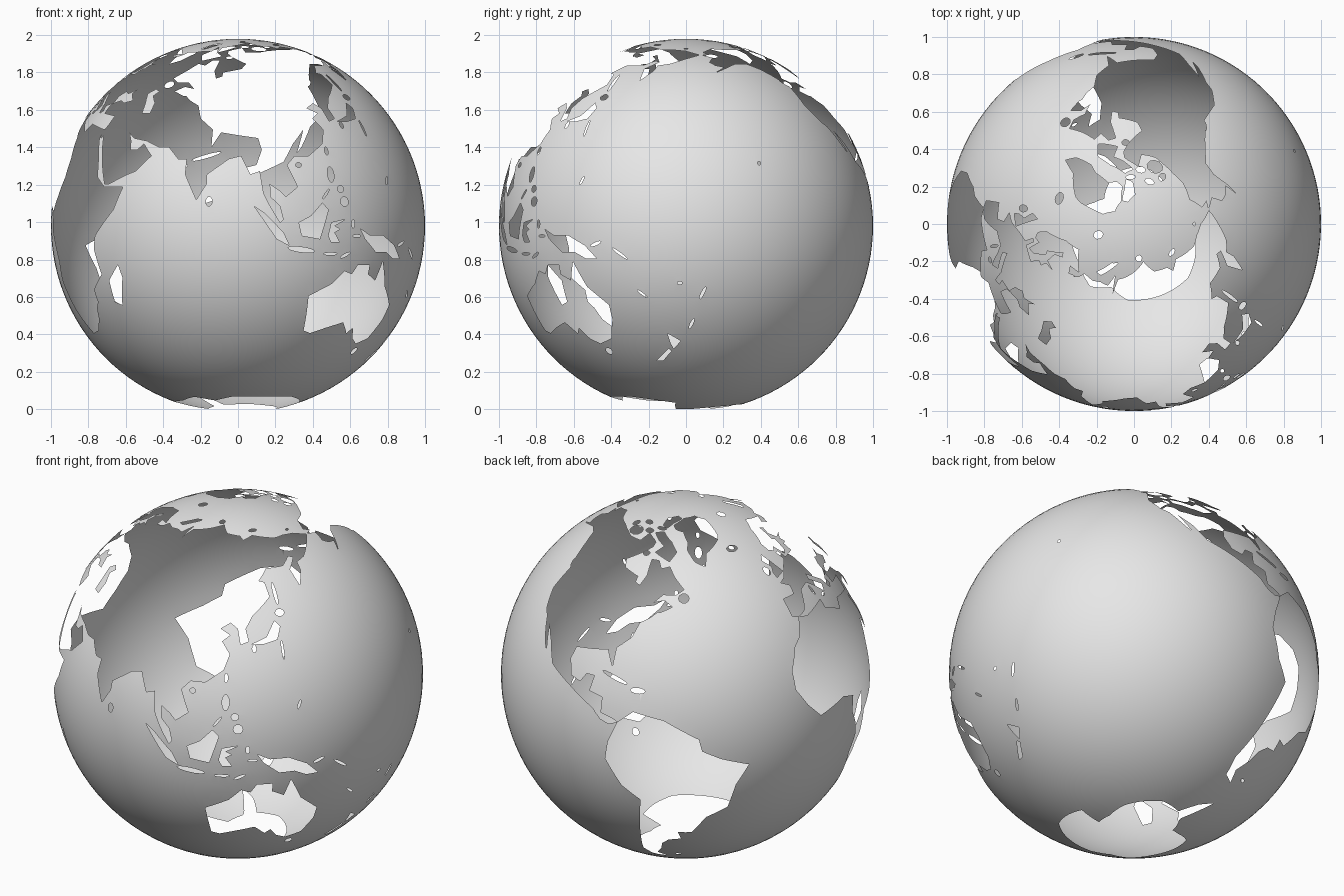
import bpy
import math
from mathutils import Vector
from mathutils.geometry import delaunay_2d_cdt

if "Cube" in bpy.data.objects:
    bpy.data.objects.remove(bpy.data.objects["Cube"], do_unlink=True)

WEST_SEAM, GRID_STEP, COAST_STEP = -169, 3, 1.5
lands, inland_seas = [], []


def coast(name, outline, target=lands):
    """Store a coastline given as (longitude, latitude), split into short steps."""
    points = []
    for start, end in zip(outline, outline[1:] + outline[:1]):
        start, end = Vector(start), Vector(end)
        count = max(1, math.ceil((end - start).length / COAST_STEP))
        points += [start.lerp(end, i / count) for i in range(count)]
    target.append(points)


def island(name, east, north, wide, tall, turn=0):
    """Store an oval island; width and height are in degrees of the map."""
    turn = math.radians(turn)
    outline = []
    for i in range(10):
        angle = math.tau * i / 10
        across, along = math.cos(angle) * wide / 2, math.sin(angle) * tall / 2
        outline.append((east + across * math.cos(turn) - along * math.sin(turn),
                        north + across * math.sin(turn) + along * math.cos(turn)))
    coast(name, outline)


# Africa and Arabia
coast("africa", [
    (-6, 36), (-2, 35), (10, 37), (10, 34), (19, 30), (22, 33), (33, 31), (33, 28), (37, 21),
    (39, 15), (43, 12), (51, 12), (48, 5), (40, -3), (39, -7), (41, -15), (35, -20), (35, -24),
    (33, -26), (31, -30), (26, -34), (20, -35), (18, -32), (15, -27), (12, -17), (14, -11),
    (12, -6), (9, -1), (10, 4), (4, 6), (-2, 5), (-8, 4), (-13, 9), (-17, 15), (-17, 21),
    (-13, 28), (-10, 30)])
coast("madagascar", [(49, -12), (50, -16), (47, -25), (44, -24), (44, -17)])
coast("arabia", [
    (32, 31), (34, 28), (35, 29), (39, 21), (43, 13), (45, 13), (52, 16), (55, 17), (60, 22),
    (56, 26), (54, 24), (51, 24), (50, 27), (48, 30), (48, 34), (36, 37), (35, 33), (34, 31)])

# Asia
coast("middle_east", [
    (27, 40), (27, 37), (36, 36), (40, 32), (48, 30), (51, 28), (57, 27), (62, 25), (67, 25),
    (70, 30), (70, 47), (39, 47), (37, 45), (41, 42), (36, 41), (33, 42), (29, 41)])
coast("south_and_east_asia", [
    (66, 25), (70, 21), (73, 21), (73, 16), (77, 8), (80, 13), (80, 16), (87, 21), (91, 22),
    (94, 16), (97, 17), (98, 10), (100, 6), (103, 1), (104, 2), (103, 6), (100, 9), (100, 13),
    (103, 11), (105, 9), (109, 12), (106, 19), (109, 22), (114, 22), (120, 26), (122, 31),
    (119, 35), (122, 37), (118, 39), (122, 41), (125, 39), (126, 34), (129, 35), (128, 39),
    (131, 43), (140, 49), (139, 54), (135, 55), (66, 55)])
coast("siberia", [
    (130, 45), (135, 54), (142, 59), (153, 59), (160, 62), (163, 61), (156, 57), (157, 51),
    (162, 56), (163, 59), (170, 60), (179, 63), (190, 66), (180, 69), (170, 70), (160, 70),
    (140, 73), (130, 71), (127, 73), (113, 74), (104, 78), (90, 75), (80, 73), (74, 72),
    (73, 67), (70, 73), (67, 69), (60, 69), (54, 68), (45, 68), (44, 66), (40, 64), (42, 46),
    (70, 44)])

# Europe
coast("europe", [
    (40, 60), (30, 60), (24, 59), (24, 57), (21, 57), (20, 54), (11, 54), (10, 57), (8, 57),
    (9, 54), (4, 52), (-1, 49), (-5, 48), (-1, 46), (-2, 43), (-9, 43), (-9, 37), (-6, 36),
    (-2, 37), (0, 39), (3, 43), (9, 44), (12, 42), (16, 38), (18, 40), (12, 44), (13, 46),
    (20, 41), (22, 37), (24, 38), (23, 40), (28, 41), (28, 44), (31, 46), (34, 45), (39, 47),
    (50, 47), (50, 60)])
coast("scandinavia", [
    (30, 60), (23, 60), (21, 63), (25, 65), (22, 66), (17, 61), (19, 60), (16, 56), (13, 55),
    (11, 59), (8, 58), (5, 59), (5, 62), (14, 68), (25, 71), (41, 67), (33, 66), (37, 64),
    (41, 65), (41, 59)])
coast("britain", [(-5, 50), (1, 51), (0, 53), (-2, 57), (-3, 59), (-6, 57), (-3, 54), (-5, 52)])

# North America
coast("alaska_and_canada", [
    (-168, 66), (-161, 64), (-165, 61), (-162, 59), (-157, 58), (-164, 55), (-152, 59),
    (-148, 60), (-140, 60), (-134, 57), (-130, 54), (-124, 48), (-70, 44), (-66, 44), (-61, 46),
    (-65, 48), (-70, 47), (-66, 50), (-60, 50), (-56, 52), (-61, 56), (-65, 60), (-70, 59),
    (-73, 62), (-78, 62), (-77, 56), (-79, 52), (-82, 53), (-82, 55), (-92, 57), (-95, 60),
    (-87, 64), (-82, 67), (-82, 69), (-85, 70), (-94, 72), (-96, 68), (-108, 68), (-115, 69),
    (-128, 70), (-141, 70), (-156, 71), (-166, 68), (-162, 66)])
coast("united_states_and_mexico", [
    (-124, 48), (-124, 40), (-120, 34), (-117, 32), (-112, 25), (-110, 23), (-114, 31),
    (-109, 26), (-105, 20), (-96, 16), (-92, 14), (-86, 11), (-83, 8), (-80, 7), (-77, 8),
    (-79, 9), (-83, 10), (-83, 15), (-88, 16), (-87, 21), (-90, 21), (-92, 18), (-96, 19),
    (-98, 24), (-97, 28), (-90, 29), (-84, 30), (-81, 25), (-81, 31), (-76, 35), (-74, 40),
    (-70, 42), (-66, 45), (-70, 47), (-95, 50)])
coast("greenland", [
    (-73, 78), (-60, 82), (-33, 83), (-18, 80), (-22, 72), (-25, 70), (-40, 65), (-43, 60),
    (-49, 62), (-54, 67), (-53, 70), (-58, 75), (-68, 76)])
coast("baffin", [
    (-66, 62), (-62, 66), (-68, 70), (-80, 74), (-89, 73), (-80, 70), (-73, 68), (-78, 65)])
coast("ellesmere", [(-64, 82), (-75, 83), (-92, 81), (-88, 77), (-80, 76), (-75, 79)])

# Southern continents
coast("south_america", [
    (-77, 8), (-72, 12), (-62, 10), (-51, 4), (-50, 0), (-44, -3), (-35, -6), (-39, -13),
    (-41, -22), (-48, -26), (-53, -34), (-58, -34), (-57, -38), (-62, -39), (-65, -42),
    (-66, -46), (-69, -51), (-65, -55), (-72, -54), (-75, -48), (-73, -38), (-70, -19),
    (-76, -14), (-81, -5), (-80, 1)])
coast("australia", [
    (114, -22), (122, -18), (126, -14), (129, -15), (131, -12), (136, -12), (136, -15),
    (140, -17), (142, -11), (146, -19), (153, -25), (153, -30), (150, -37), (144, -39),
    (140, -37), (137, -33), (135, -35), (131, -31), (124, -33), (118, -35), (115, -34)])
coast("antarctica", [
    (WEST_SEAM, -78), (-158, -77), (-140, -75), (-100, -72), (-75, -73), (-67, -67), (-58, -63),
    (-62, -74), (-60, -75), (-40, -78), (-28, -76), (-10, -71), (10, -70), (35, -69), (55, -66),
    (70, -69), (85, -66), (135, -66), (150, -68), (170, -71), (165, -78),
    (WEST_SEAM + 360, -78), (WEST_SEAM + 360, -90), (WEST_SEAM, -90)])

# Large Pacific islands
coast("new_guinea", [
    (131, -1), (135, -3), (141, -3), (147, -6), (151, -10), (147, -10), (143, -8), (138, -8),
    (133, -4)])
coast("borneo", [(109, 1), (113, 3), (117, 7), (119, 5), (116, -4), (110, -3)])
coast("sumatra", [(95, 6), (98, 4), (104, -2), (106, -6), (102, -4)])
coast("sulawesi", [
    (119, -3), (120, 1), (125, 2), (121, 0), (123, -1), (121, -2), (123, -5), (120, -5)])
coast("honshu", [(130, 34), (136, 36), (140, 41), (142, 39), (140, 35), (135, 34)])
coast("north_new_zealand", [(173, -35), (178, -38), (175, -41), (174, -39)])
coast("south_new_zealand", [(173, -41), (174, -42), (170, -46), (167, -46)])
coast("novaya_zemlya", [(52, 71), (57, 71), (68, 77), (60, 76)])

# Asian and Pacific islands
island("sri_lanka", east=81, north=7.5, wide=2, tall=3)
island("hainan", east=110, north=19, wide=2, tall=1.6)
island("taiwan", east=121, north=23.6, wide=1.3, tall=2.8)
island("luzon", east=121, north=16, wide=2.4, tall=5)
island("visayas", east=124, north=11.4, wide=2.4, tall=2.2)
island("mindanao", east=125, north=7.5, wide=3, tall=3)
island("palawan", east=118.5, north=9.8, wide=0.7, tall=4, turn=-40)
island("java", east=110, north=-7.3, wide=9, tall=1.6, turn=-7)
island("flores", east=120, north=-8.6, wide=5, tall=0.8)
island("timor", east=125.5, north=-9, wide=4, tall=0.9, turn=25)
island("halmahera", east=128, north=0.6, wide=1.2, tall=2.6)
island("seram", east=129.5, north=-3.1, wide=3, tall=0.8)
island("new_britain", east=151, north=-5.5, wide=4, tall=1, turn=20)
island("solomons", east=159, north=-8.5, wide=6, tall=0.8, turn=-35)
island("new_caledonia", east=165.5, north=-21.3, wide=4, tall=0.7, turn=-38)
island("fiji", east=178, north=-17.8, wide=1.6, tall=1)
island("tonga", east=185.5, north=-21, wide=1, tall=4.5, turn=-25)
island("kermadec", east=182, north=-31.5, wide=1, tall=4, turn=-25)
island("marianas", east=145, north=14, wide=0.8, tall=3, turn=-25)
island("bonin", east=141.5, north=31.5, wide=0.8, tall=6)
island("hawaii", east=-155.5, north=19.6, wide=1.2, tall=1.2)
island("kyushu", east=131, north=32.6, wide=1.6, tall=2.4)
island("hokkaido", east=143, north=43.4, wide=4, tall=2.4)
island("sakhalin", east=143, north=50, wide=1.6, tall=8)
island("tasmania", east=146.5, north=-42, wide=3, tall=2.6)

# Arctic and Atlantic islands
island("victoria", east=-110, north=71, wide=15, tall=4)
island("banks", east=-121, north=73, wide=7, tall=2.6)
island("melville", east=-110, north=76, wide=12, tall=1.8)
island("somerset", east=-97, north=73, wide=10, tall=2)
island("devon", east=-86, north=75.4, wide=12, tall=1.4)
island("southampton", east=-84, north=64, wide=5, tall=2)
island("newfoundland", east=-56, north=49, wide=5, tall=3.2)
island("vancouver", east=-126, north=49.7, wide=4, tall=1, turn=-40)
island("iceland", east=-19, north=65, wide=9, tall=2.6)
island("ireland", east=-8, north=53.3, wide=3.6, tall=3.2)
island("svalbard", east=17, north=78.5, wide=12, tall=3)
island("severnaya", east=98, north=79.3, wide=10, tall=2)
island("new_siberia", east=143, north=75.3, wide=10, tall=1.3)
island("wrangel", east=180, north=71.2, wide=3.6, tall=0.8)
island("cuba", east=-79.5, north=21.8, wide=10, tall=1.2, turn=-16)
island("hispaniola", east=-71, north=18.8, wide=5, tall=1.8)
island("sicily", east=14, north=37.5, wide=2.4, tall=1.2)
island("sardinia", east=9, north=40.8, wide=1.2, tall=3.6)
island("falklands", east=-59, north=-51.7, wide=3, tall=1)

# Inland water kept inside the land
coast("caspian", [(47, 45), (50, 47), (53, 46), (51, 44), (54, 41), (54, 37), (50, 37), (49, 41)],
      inland_seas)


def inside(point, outline):
    """Even-odd test of a map point against an outline."""
    hit = False
    for a, b in zip(outline, outline[1:] + outline[:1]):
        if (a.y > point.y) != (b.y > point.y):
            hit ^= point.x < a.x + (point.y - a.y) * (b.x - a.x) / (b.y - a.y)
    return hit


def with_bounds(outlines):
    return [(min(p.x for p in o), max(p.x for p in o), min(p.y for p in o),
             max(p.y for p in o), o) for o in outlines]


def covered(point, bounded):
    return any(w < point.x < e and s < point.y < n and inside(point, o)
               for w, e, s, n, o in bounded)


# Flat map: a regular grid with every coastline cut into it
points = [Vector((WEST_SEAM + x, y)) for x in range(0, 361, GRID_STEP)
          for y in range(-90, 91, GRID_STEP)]
edges = []
for outline in lands + inland_seas:
    first, count = len(points), len(outline)
    points += outline
    edges += [(first + i, first + (i + 1) % count) for i in range(count)]
flat, _, triangles, *_ = delaunay_2d_cdt(points, edges, [], 0, 1e-4)

# Keep only the water, then wrap the map around the ball
land_boxes, sea_boxes = with_bounds(lands), with_bounds(inland_seas)
water = []
for tri in triangles:
    middle = sum((flat[i] for i in tri), Vector((0, 0))) / len(tri)
    if covered(middle, sea_boxes) or not covered(middle, land_boxes):
        water.append(tri)


def wrap(place):
    lon, lat = math.radians(place.x), math.radians(place.y)
    return (-math.cos(lat) * math.cos(lon), -math.cos(lat) * math.sin(lon), math.sin(lat) + 0.98)


import bmesh
mesh = bpy.data.meshes.new("ocean_shell")
mesh.from_pydata([wrap(p) for p in flat], [], water)
bm = bmesh.new()
bm.from_mesh(mesh)
bmesh.ops.remove_doubles(bm, verts=bm.verts, dist=1e-5)
bmesh.ops.delete(bm, geom=[v for v in bm.verts if not v.link_faces], context="VERTS")
for face in bm.faces:
    face.smooth = True
bm.to_mesh(mesh)
bm.free()

# One plain grey for the whole shell
grey = bpy.data.materials.new("plain_grey")
grey.use_nodes = True
grey.diffuse_color = (0.8, 0.8, 0.8, 1)
grey.node_tree.nodes["Principled BSDF"].inputs["Base Color"].default_value = (0.8, 0.8, 0.8, 1)
mesh.materials.append(grey)
bpy.context.collection.objects.link(bpy.data.objects.new("ocean_shell", mesh))
